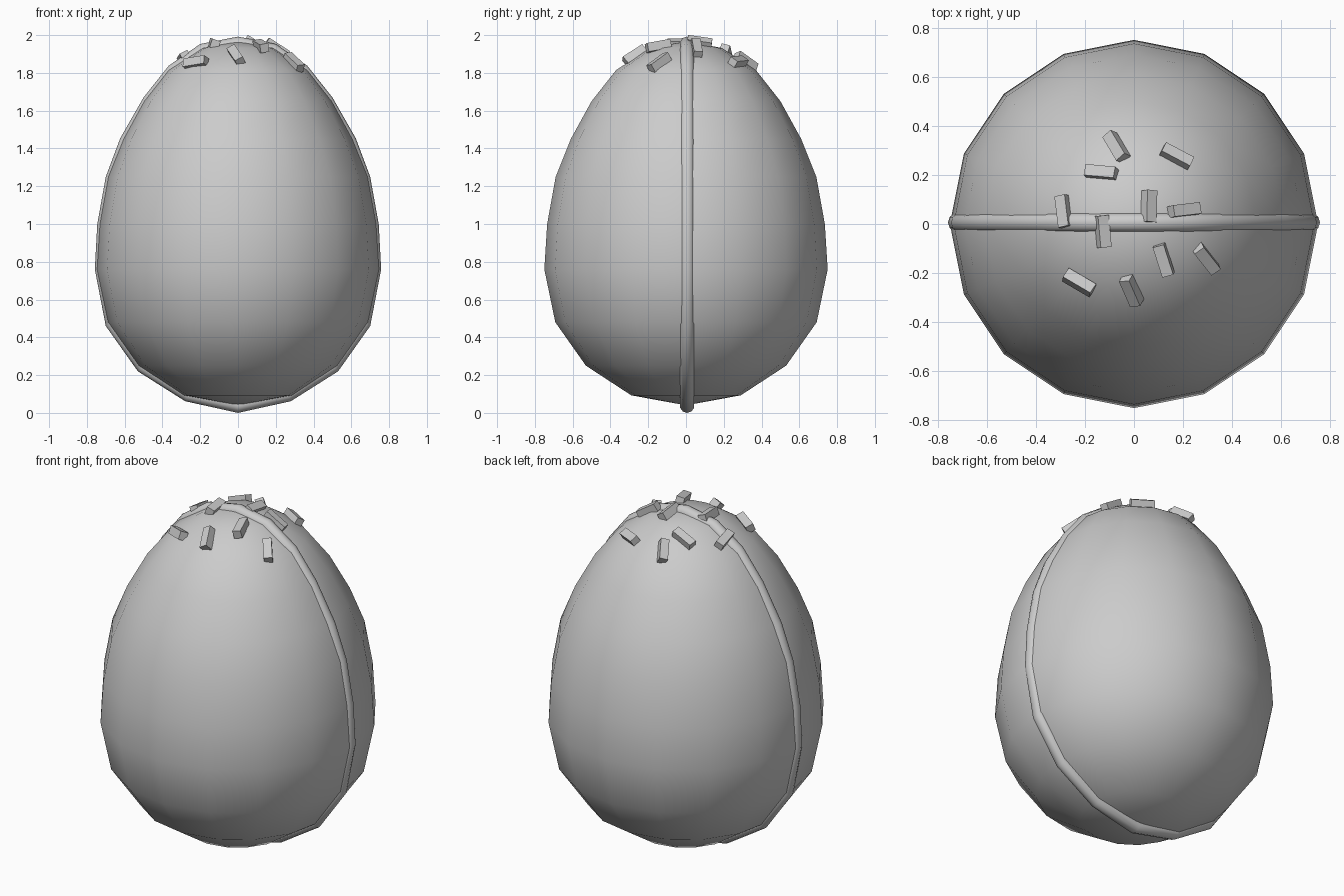
import bpy, bmesh, math
from mathutils import Vector, Matrix

if "Cube" in bpy.data.objects:
    bpy.data.objects.remove(bpy.data.objects["Cube"])

# egg profile (radius, height), bottom to top
EGG = [(0, .04), (.29, .093), (.53, .25), (.692, .48), (.75, .76), (.735, 1.0),
       (.69, 1.25), (.61, 1.45), (.5, 1.65), (.37, 1.815), (.19, 1.932), (0, 1.967)]
# outer edge of the seam, bottom to top
SEAM = [(0, .0), (.28, .062), (.53, .22), (.70, .46), (.758, .76), (.745, 1.0),
        (.70, 1.25), (.623, 1.455), (.5, 1.67), (.367, 1.838), (.2, 1.953), (0, 1.992)]


def finish(bm, name, smooth):
    bmesh.ops.recalc_face_normals(bm, faces=bm.faces)
    for f in bm.faces:
        f.smooth = smooth
    me = bpy.data.meshes.new(name)
    bm.to_mesh(me)
    bm.free()
    ob = bpy.data.objects.new(name, me)
    bpy.context.collection.objects.link(ob)
    return ob


# egg body: 16-sided lathe
bm = bmesh.new()
vs = [bm.verts.new((r, 0, z)) for r, z in EGG]
es = [bm.edges.new(p) for p in zip(vs, vs[1:])]
bmesh.ops.spin(bm, geom=vs + es, cent=(0, 0, 0), axis=(0, 0, 1),
               angle=math.tau, steps=16, use_duplicate=False)
bmesh.ops.remove_doubles(bm, verts=bm.verts, dist=.001)
finish(bm, "egg_body", True)

# seam: round tube swept around the egg in the xz plane
R, SIDES, YC = .039, 10, .006
loop = [Vector((x, 0, z)) for x, z in SEAM]
loop += [Vector((-x, 0, z)) for x, z in SEAM[-2:0:-1]]
n = len(loop)
bm = bmesh.new()
rings = []
for i, p in enumerate(loop):
    t = (loop[(i + 1) % n] - loop[i - 1]).normalized()
    out = Vector((t.z, 0, -t.x))
    c = p - out * R
    rings.append([bm.verts.new(c + out * R * math.cos(a) + Vector((0, YC + R * math.sin(a), 0)))
                  for a in (math.tau * k / SIDES for k in range(SIDES))])
for i in range(n):
    a, b = rings[i], rings[(i + 1) % n]
    for k in range(SIDES):
        m = (k + 1) % SIDES
        bm.faces.new((a[k], a[m], b[m], b[k]))
finish(bm, "seam_band", True)


def surface(r):
    """Height and slope of the egg top at radius r."""
    for (r1, z1), (r0, z0) in zip(EGG[-5:], EGG[-4:]):
        if r0 <= r <= r1:
            s = (z1 - z0) / (r1 - r0)
            return z0 + s * (r - r0), s


# sprinkles: x, y, heading and roll in degrees
SPRINKLES = [(-.07, .31, -62, 30), (-.13, .205, -10, 10), (.17, .27, -27, 0),
             (-.28, .05, 100, 5), (.06, .07, 88, 25), (.2, .055, 8, 0),
             (-.125, -.03, 95, 30), (-.22, -.235, -28, 35), (-.01, -.265, -70, 20),
             (.12, -.145, -72, 15), (.29, -.14, -48, 20)]
for i, (x, y, head, roll) in enumerate(SPRINKLES):
    r = math.hypot(x, y)
    z, s = surface(r)
    normal = Vector((-s * x / r, -s * y / r, 1)).normalized()
    tilt = Vector((0, 0, 1)).rotation_difference(normal).to_matrix().to_4x4()
    bm = bmesh.new()
    bmesh.ops.create_cube(bm, size=1, matrix=Matrix.Diagonal((.13, .047, .047, 1)))
    ob = finish(bm, f"sprinkle_{i + 1}", False)
    ob.matrix_world = (Matrix.Translation(Vector((x, y, z)) + normal * .01) @ tilt
                       @ Matrix.Rotation(math.radians(head), 4, 'Z')
                       @ Matrix.Rotation(math.radians(roll), 4, 'X'))
